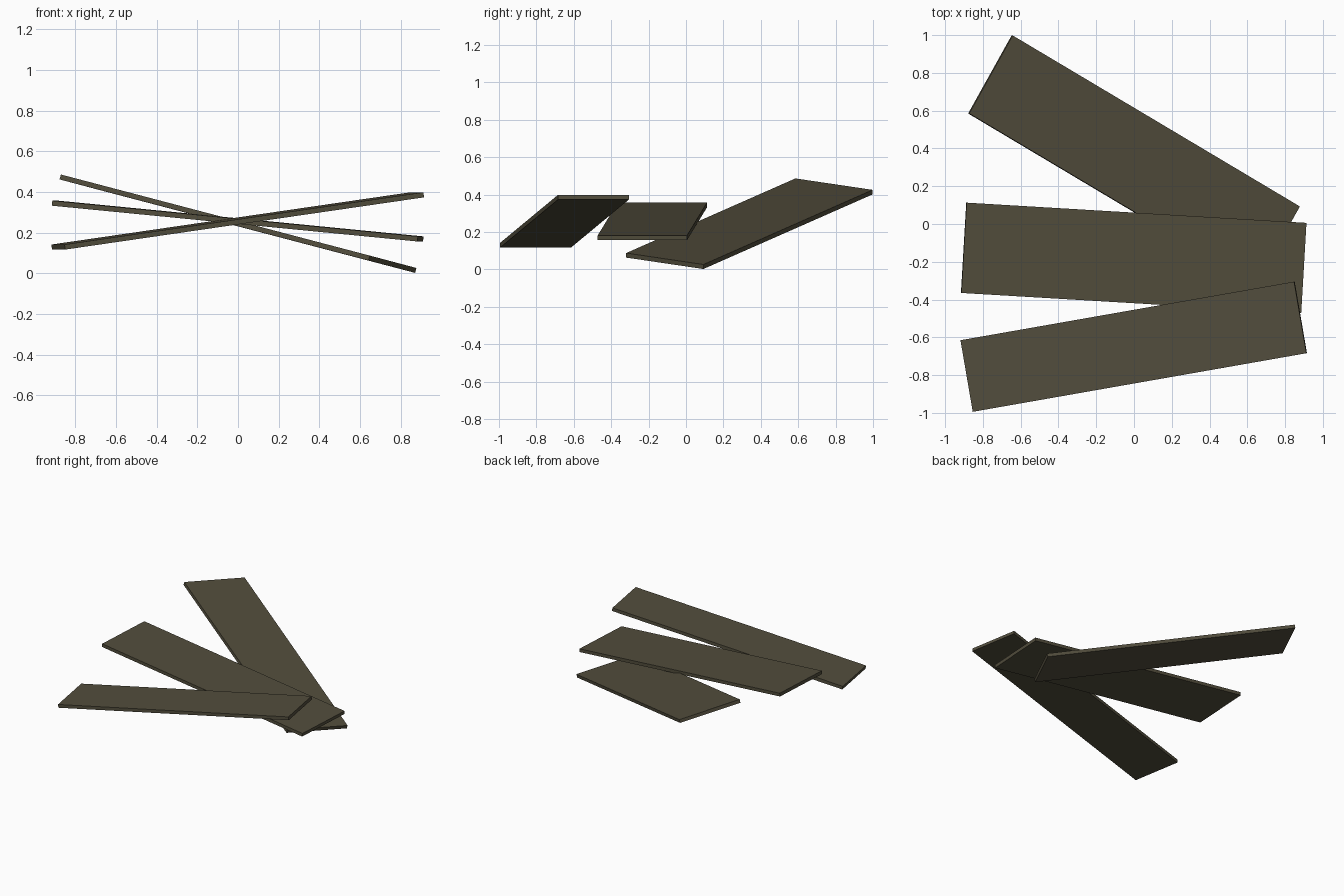
import bpy, bmesh
from mathutils import Vector

if "Cube" in bpy.data.objects:
    bpy.data.objects.remove(bpy.data.objects["Cube"])

wood = bpy.data.materials.new("dark_olive_wood")
wood.diffuse_color = (0.085, 0.075, 0.046, 1)
wood.use_nodes = True
wood.node_tree.nodes["Principled BSDF"].inputs["Base Color"].default_value = wood.diffuse_color
THICK = 0.025


def plank(name, a, b, c):
    """Flat board from three mid-plane corners: a-b is one long edge, b-c an end."""
    a, b, c = Vector(a), Vector(b), Vector(c)
    d = a + c - b
    n = (b - a).cross(c - b).normalized()
    if n.z < 0:
        n = -n
    bm = bmesh.new()
    for s in (-0.5, 0.5):
        for p in (a, b, c, d):
            bm.verts.new(p + n * THICK * s)
    bmesh.ops.convex_hull(bm, input=bm.verts[:])
    bmesh.ops.dissolve_limit(bm, angle_limit=0.01, verts=bm.verts[:], edges=bm.edges[:])
    bmesh.ops.recalc_face_normals(bm, faces=bm.faces[:])
    me = bpy.data.meshes.new(name)
    bm.to_mesh(me)
    bm.free()
    me.materials.append(wood)
    ob = bpy.data.objects.new(name, me)
    bpy.context.collection.objects.link(ob)


# Three boards fanned out, each sloping along its length
plank("back_plank", (-0.645, 0.998, 0.413), (0.875, 0.093, 0.014), (0.645, -0.32, 0.075))
plank("middle_plank", (-0.887, 0.113, 0.345), (0.912, 0.006, 0.169), (0.884, -0.472, 0.169))
plank("front_plank", (-0.917, -0.615, 0.129), (0.849, -0.305, 0.386), (0.914, -0.684, 0.386))
